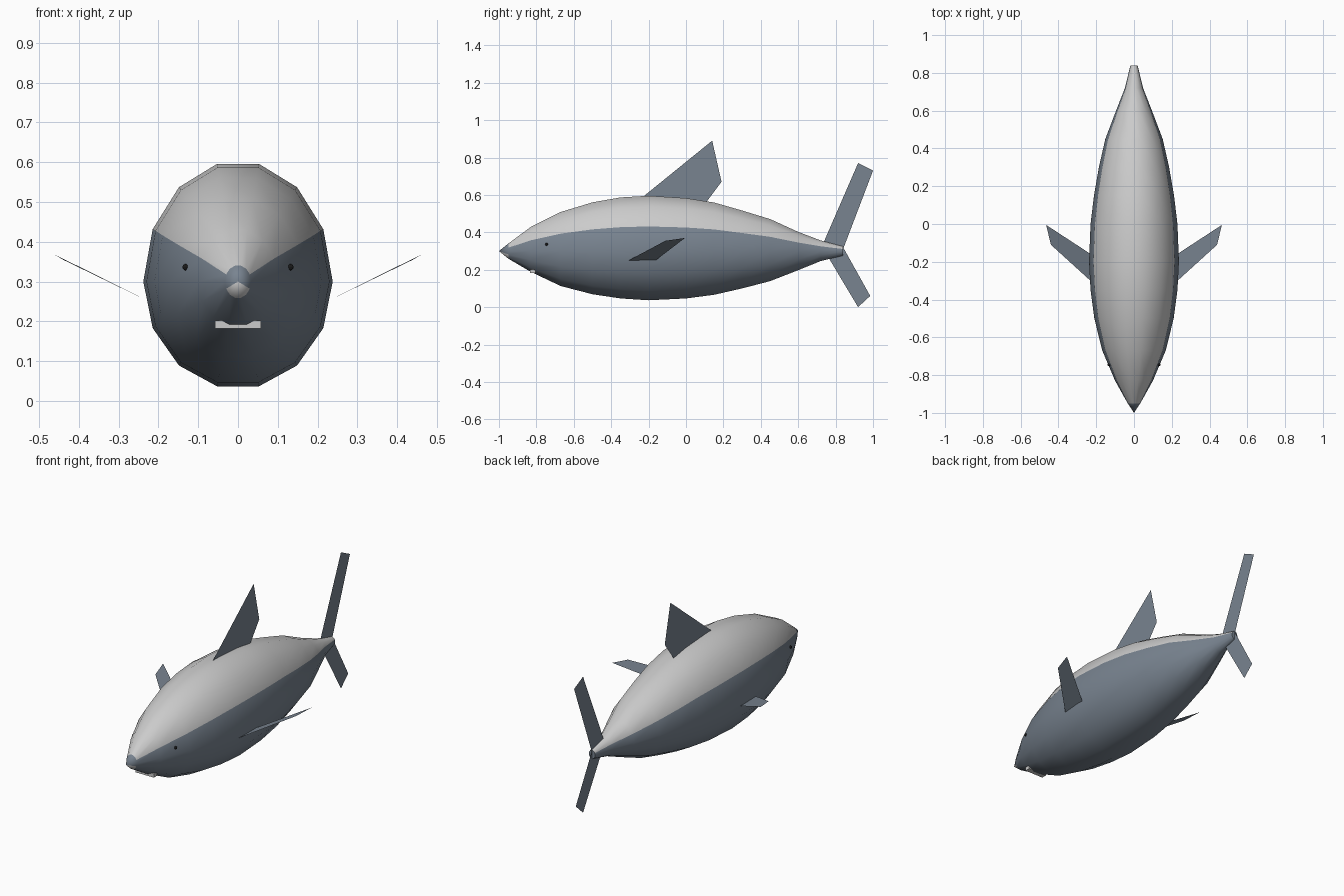
import bpy, bmesh, math

if "Cube" in bpy.data.objects:
    bpy.data.objects.remove(bpy.data.objects["Cube"])

def material(name, color):
    m = bpy.data.materials.new(name)
    m.diffuse_color = (*color, 1)
    m.use_nodes = True
    m.node_tree.nodes["Principled BSDF"].inputs["Base Color"].default_value = m.diffuse_color
    return m

slate = material("slate", (0.19, 0.23, 0.28))
pale = material("pale_grey", (0.55, 0.55, 0.55))
white = material("white", (0.9, 0.9, 0.9))
black = material("black", (0.01, 0.01, 0.01))

def finish(name, bm, mats):
    me = bpy.data.meshes.new(name)
    bm.to_mesh(me)
    bm.free()
    for m in mats:
        me.materials.append(m)
    ob = bpy.data.objects.new(name, me)
    bpy.context.collection.objects.link(ob)
    return ob

def flat_fin(name, pts):
    bm = bmesh.new()
    bm.faces.new([bm.verts.new(p) for p in pts])
    return finish(name, bm, [slate])

# Body: 14-sided loft; stations are y, half width, top z, bottom z
N, MID = 14, 0.30
stations = [
    (-0.95, 0.033, 0.341, 0.258), (-0.83, 0.100, 0.432, 0.186),
    (-0.67, 0.168, 0.514, 0.108), (-0.50, 0.210, 0.567, 0.063),
    (-0.35, 0.230, 0.594, 0.040), (-0.20, 0.238, 0.603, 0.030),
    (0.00, 0.230, 0.590, 0.040), (0.15, 0.212, 0.566, 0.060),
    (0.30, 0.186, 0.522, 0.095), (0.45, 0.152, 0.475, 0.135),
    (0.60, 0.095, 0.405, 0.195), (0.72, 0.048, 0.358, 0.245),
    (0.84, 0.019, 0.325, 0.275)]
bm = bmesh.new()
rings = []
for y, w, top, bot in stations:
    ring = []
    for i in range(N):
        a = math.tau * i / N
        s = math.sin(a)
        h = top - MID if s > 0 else MID - bot
        ring.append(bm.verts.new((w * math.cos(a), y, MID + h * s)))
    rings.append(ring)
for r0, r1 in zip(rings, rings[1:]):
    for i in range(N):
        j = (i + 1) % N
        f = bm.faces.new((r0[i], r0[j], r1[j], r1[i]))
        f.material_index = 1 if 1 <= i <= 5 else 0
# Nose tip (colours swapped) and tail cap
tip = bm.verts.new((0, -1, MID))
for i in range(N):
    f = bm.faces.new((tip, rings[0][(i + 1) % N], rings[0][i]))
    f.material_index = 1 if 8 <= i <= 12 else 0
bm.faces.new(rings[-1])
bmesh.ops.recalc_face_normals(bm, faces=bm.faces)
body = finish("body", bm, [slate, pale])
bpy.context.view_layer.objects.active = body
body.select_set(True)
bpy.ops.object.shade_smooth_by_angle(angle=math.radians(40))

# Fins as thin sheets
flat_fin("dorsal_fin", [(0, y, z) for y, z in
         ((-0.23, 0.59), (0.14, 0.89), (0.19, 0.67), (0.10, 0.55))])
flat_fin("upper_tail_fin", [(0, y, z) for y, z in
         ((0.72, 0.31), (0.92, 0.77), (1.0, 0.73), (0.84, 0.31))])
flat_fin("lower_tail_fin", [(0, y, z) for y, z in
         ((0.735, 0.31), (0.92, 0.0), (0.985, 0.06), (0.84, 0.32))])
for side, s in (("left", 1), ("right", -1)):
    flat_fin(side + "_pectoral_fin", [(s * x, y, z) for x, y, z in
             ((0.22, -0.31, 0.248), (0.44, -0.11, 0.355),
              (0.465, -0.005, 0.37), (0.22, -0.165, 0.248))])
    # Eyes
    bm = bmesh.new()
    bmesh.ops.create_uvsphere(bm, u_segments=10, v_segments=6, radius=0.008)
    bmesh.ops.translate(bm, verts=bm.verts, vec=(s * 0.132, -0.745, 0.336))
    finish(side + "_eye", bm, [black])

# Teeth bar under the snout
bm = bmesh.new()
bmesh.ops.create_cube(bm, size=1)
bmesh.ops.scale(bm, verts=bm.verts, vec=(0.116, 0.03, 0.021))
bmesh.ops.translate(bm, verts=bm.verts, vec=(0, -0.82, 0.192))
finish("teeth", bm, [white])
